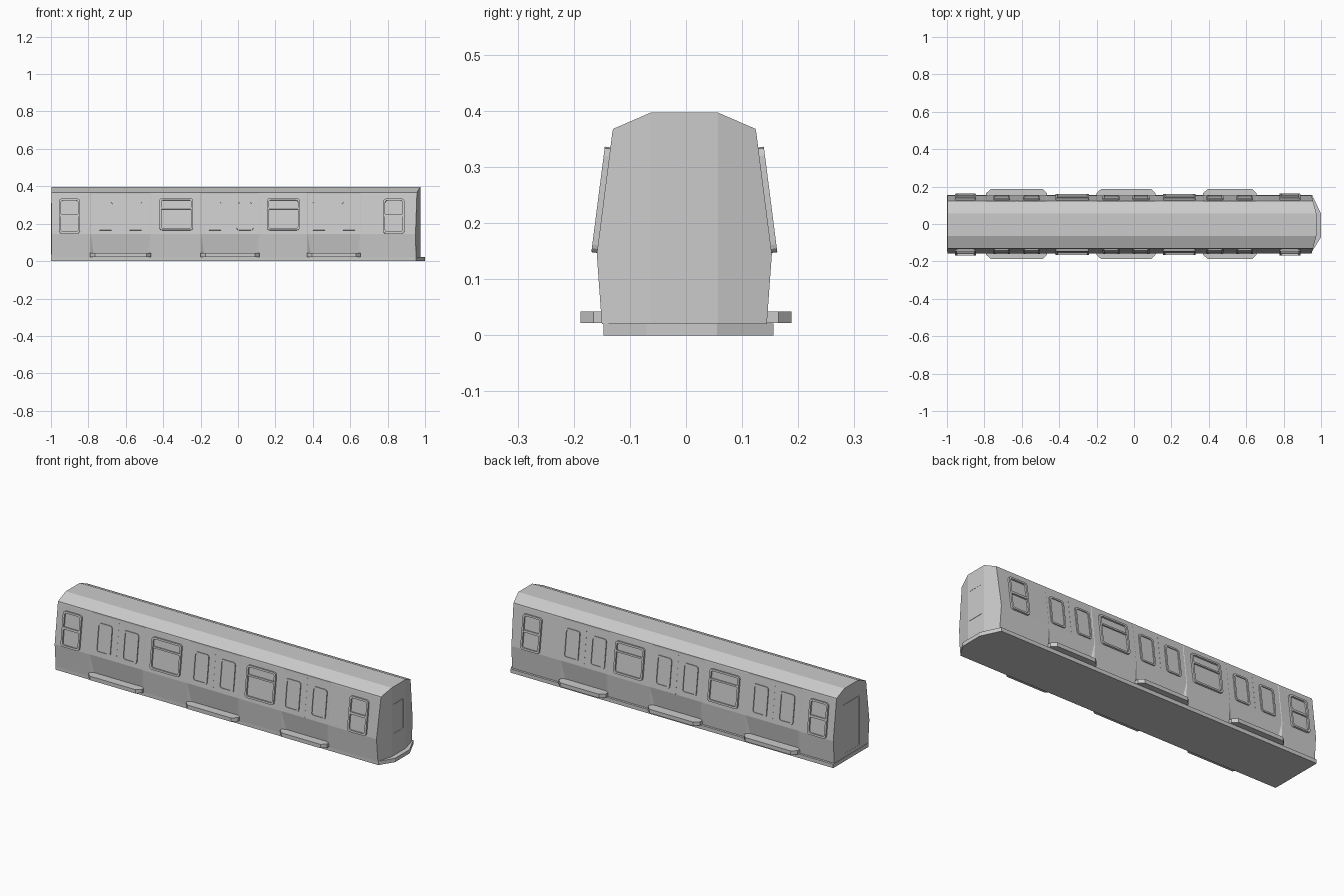
import bpy, bmesh, math
from mathutils import Vector

if "Cube" in bpy.data.objects:
    bpy.data.objects.remove(bpy.data.objects["Cube"])

CY = -0.003                                   # body axis sits slightly off centre
DOORS = [(-0.79, -0.465), (-0.2, 0.115), (0.37, 0.655)]
WALL = [(0.06, 0.02), (0.147, 0.02), (0.156, 0.145), (0.1285, 0.36), (0.127, 0.368), (0.06, 0.397)]
INSET = [0, 0.012, 0.0015, 0.0015, 0, 0]      # how far door bays sink in
SHIFT = [0, 0.022, 0.002, 0.002, 0, 0]        # splay of the door bay edges


def finish(name, bm):
    bmesh.ops.recalc_face_normals(bm, faces=bm.faces)
    me = bpy.data.meshes.new(name)
    bm.to_mesh(me)
    bm.free()
    ob = bpy.data.objects.new(name, me)
    bpy.context.collection.objects.link(ob)
    return ob


def bridge(bm, a, b):
    n = len(a)
    for i in range(n):
        bm.faces.new((a[i], a[(i + 1) % n], b[(i + 1) % n], b[i]))


def prism(name, pts, z0, z1):
    bm = bmesh.new()
    lo, hi = ([bm.verts.new((x, y, z)) for x, y in pts] for z in (z0, z1))
    bridge(bm, lo, hi)
    bm.faces.new(lo)
    bm.faces.new(hi)
    return finish(name, bm)


# Body shell: faceted section lofted along the car, with sunken door bays
def body():
    bm = bmesh.new()

    def ring(x, door=0, nose=False):
        half = []
        for (h, z), d, s in zip(WALL, INSET, SHIFT):
            px = x - (h - 0.06) * 0.27 if nose else x + door * s
            half.append((px, h - (d if door else 0), z))
        pts = [(a, CY + h, z) for a, h, z in half] + [(a, CY - h, z) for a, h, z in reversed(half)]
        return [bm.verts.new(p) for p in pts]

    rings = [ring(-0.998)]
    for a, b in DOORS:
        rings += [ring(a), ring(a + 0.0005, 1), ring(b - 0.0005, -1), ring(b)]
    rings.append(ring(0.975, nose=True))
    for a, b in zip(rings, rings[1:]):
        bridge(bm, a, b)
    bm.faces.new(rings[0])
    r, n = rings[-1], len(WALL)
    bm.faces.new(r[:n])                       # three-sided nose
    bm.faces.new(r[n:])
    bm.faces.new((r[0], r[n - 1], r[n], r[-1]))
    return finish("carriage_body", bm)


body()

# Floor plate with pointed front
prism("floor_plate", [(-1, -0.147), (0.952, -0.147), (1, -0.07), (1, 0.055),
                      (0.952, 0.156), (-1, 0.156)], 0, 0.021)


# Surface mappings: (u, v, height) to points on the side walls and the ends
def side_map(s):
    slope = (0.156 - 0.1285) / (0.36 - 0.145)
    return lambda u, v, d: Vector((u, CY + s * (0.156 - (v - 0.145) * slope + d), v + d * slope))


def front_map(u, v, d):
    return Vector((0.975 + d, u, v))


def rear_map(u, v, d):
    return Vector((-0.998 - d, u, v))


def rounded(u0, u1, v0, v1, r):
    pts = []
    for cu, cv, a0 in ((u1 - r, v1 - r, 0), (u0 + r, v1 - r, 90), (u0 + r, v0 + r, 180), (u1 - r, v0 + r, 270)):
        for k in range(4):
            a = math.radians(a0 + 30 * k)
            pts.append((cu + r * math.cos(a), cv + r * math.sin(a)))
    return pts


# Raised frame with a set-back pane
def window(name, fmap, u0, u1, v0, v1, h, w=0.01, r=0.014, pane=0.001):
    bm = bmesh.new()
    outer = rounded(u0, u1, v0, v1, r)
    inner = rounded(u0 + w, u1 - w, v0 + w, v1 - w, r * 0.7)
    loops = [[bm.verts.new(fmap(u, v, d)) for u, v in pts]
             for pts, d in ((outer, -0.003), (outer, h), (inner, h), (inner, pane))]
    for a, b in zip(loops, loops[1:]):
        bridge(bm, a, b)
    bm.faces.new(loops[-1])
    return finish(name, bm)


# Flat raised slab, used for bars and seams
def slab(name, fmap, u0, u1, v0, v1, h):
    bm = bmesh.new()
    c = [(u0, v0), (u1, v0), (u1, v1), (u0, v1)]
    lo, hi = ([bm.verts.new(fmap(u, v, d)) for u, v in c] for d in (-0.003, h))
    bridge(bm, lo, hi)
    bm.faces.new(lo)
    bm.faces.new(hi)
    return finish(name, bm)


for s, tag in ((-1, "front"), (1, "back")):
    m = side_map(s)
    # End windows, split in two panes
    for u0, u1 in ((-0.957, -0.845), (0.777, 0.89)):
        window(f"end_window_{tag}", m, u0, u1, 0.147, 0.333, 0.01)
        slab(f"end_window_bar_{tag}", m, u0 + 0.008, u1 - 0.008, 0.238, 0.25, 0.009)
    # Wide windows with a high transom
    for u0, u1 in ((-0.42, -0.24), (0.155, 0.33)):
        window(f"wide_window_{tag}", m, u0, u1, 0.165, 0.335, 0.01)
        slab(f"wide_window_bar_{tag}", m, u0 + 0.008, u1 - 0.008, 0.277, 0.286, 0.008)
    # Double doors: two windows, a centre seam and a step
    for a, b in DOORS:
        mid = (a + b) / 2
        for c in (mid - 0.08, mid + 0.08):
            window(f"door_window_{tag}", m, c - 0.045, c + 0.045, 0.165, 0.322, 0.004, w=0.009, pane=-0.0005)
        slab(f"door_seam_{tag}", m, mid - 0.0015, mid + 0.0015, 0.146, 0.36, -0.001)
        prism(f"door_step_{tag}", [(a, s * 0.13), (a, s * 0.165), (a + 0.025, s * 0.188),
                                   (b - 0.025, s * 0.188), (b, s * 0.165), (b, s * 0.13)], 0.022, 0.043)

# End doorways
window("nose_window", front_map, -0.055, 0.038, 0.138, 0.302, 0.002, w=0.004, r=0.003)
window("rear_door", rear_map, -0.075, 0.07, 0.035, 0.31, 0.002, w=0.006, r=0.004)
